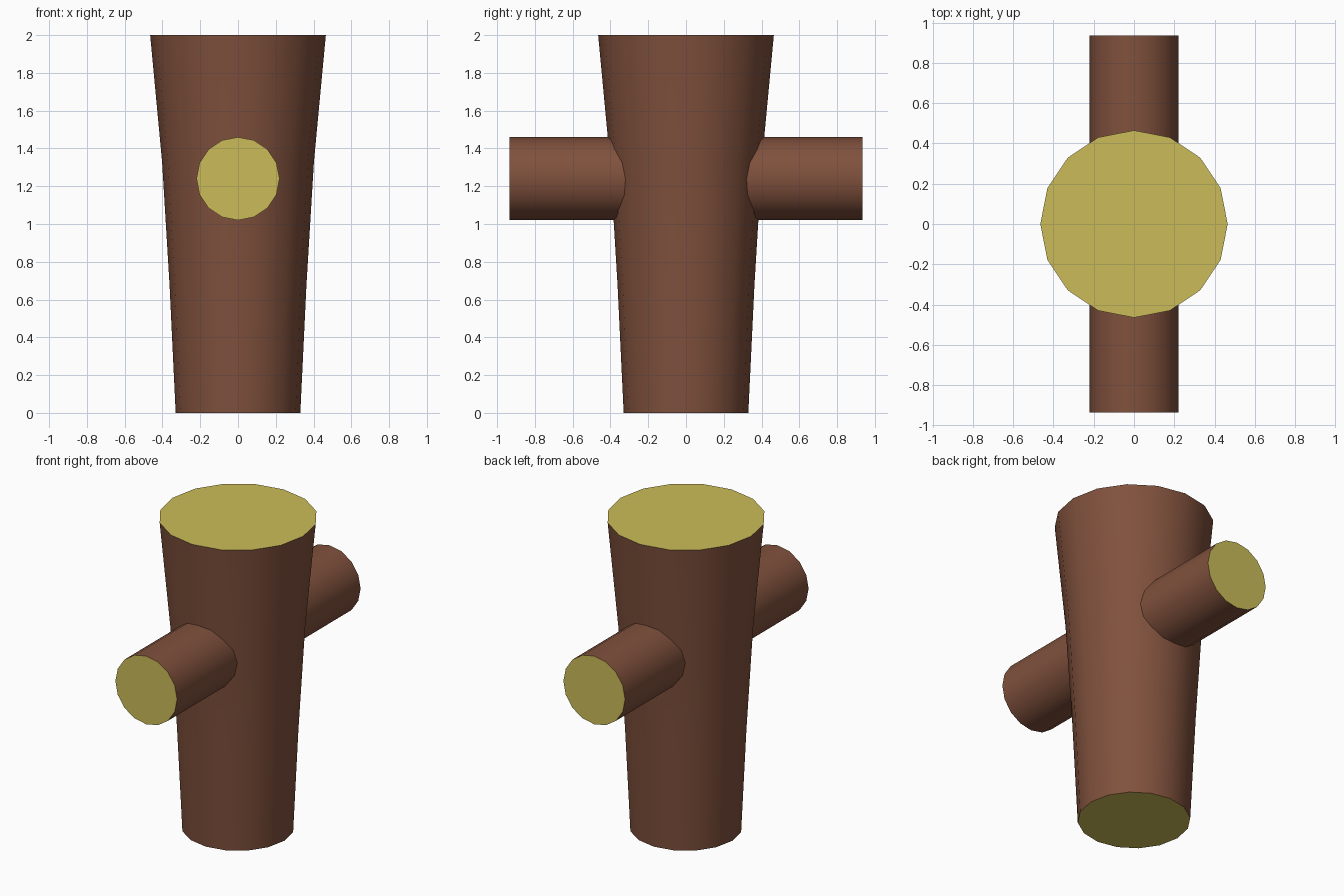
import bpy, bmesh
from math import cos, sin, tau, pi, radians
from mathutils import Matrix

if "Cube" in bpy.data.objects:
    bpy.data.objects.remove(bpy.data.objects["Cube"])

SIDES = 16


def material(name, rgb):
    mat = bpy.data.materials.new(name)
    mat.diffuse_color = (*rgb, 1.0)
    mat.use_nodes = True
    mat.node_tree.nodes["Principled BSDF"].inputs["Base Color"].default_value = mat.diffuse_color
    return mat


bark = material("bark", (0.216, 0.082, 0.046))
cut_wood = material("cut_wood", (0.6, 0.5, 0.1))


def log(name, profile, transform=Matrix()):
    """Capped round log from (radius, height) rings, bark sides and cut ends."""
    bm = bmesh.new()
    rings = [[bm.verts.new((r * cos(tau * i / SIDES), r * sin(tau * i / SIDES), z))
              for i in range(SIDES)] for r, z in profile]
    for low, high in zip(rings, rings[1:]):
        for i in range(SIDES):
            j = (i + 1) % SIDES
            bm.faces.new((low[i], low[j], high[j], high[i]))
    for cap in (rings[0][::-1], rings[-1]):
        bm.faces.new(cap).material_index = 1
    bm.transform(transform)
    mesh = bpy.data.meshes.new(name)
    bm.to_mesh(mesh)
    bm.free()
    mesh.materials.append(bark)
    mesh.materials.append(cut_wood)
    obj = bpy.data.objects.new(name, mesh)
    bpy.context.collection.objects.link(obj)
    bpy.ops.object.select_all(action='DESELECT')
    obj.select_set(True)
    bpy.context.view_layer.objects.active = obj
    bpy.ops.object.shade_smooth_by_angle(angle=radians(40))
    return obj


# Trunk, flaring towards the top
log("trunk", [(0.33, 0), (0.362, 0.67), (0.402, 1.33), (0.465, 2)])

# Straight branch passing through the trunk front to back
log("branch", [(0.22, -0.935), (0.22, 0.935)],
    Matrix.Translation((0, 0, 1.24)) @ Matrix.Rotation(pi / 2, 4, 'X'))
